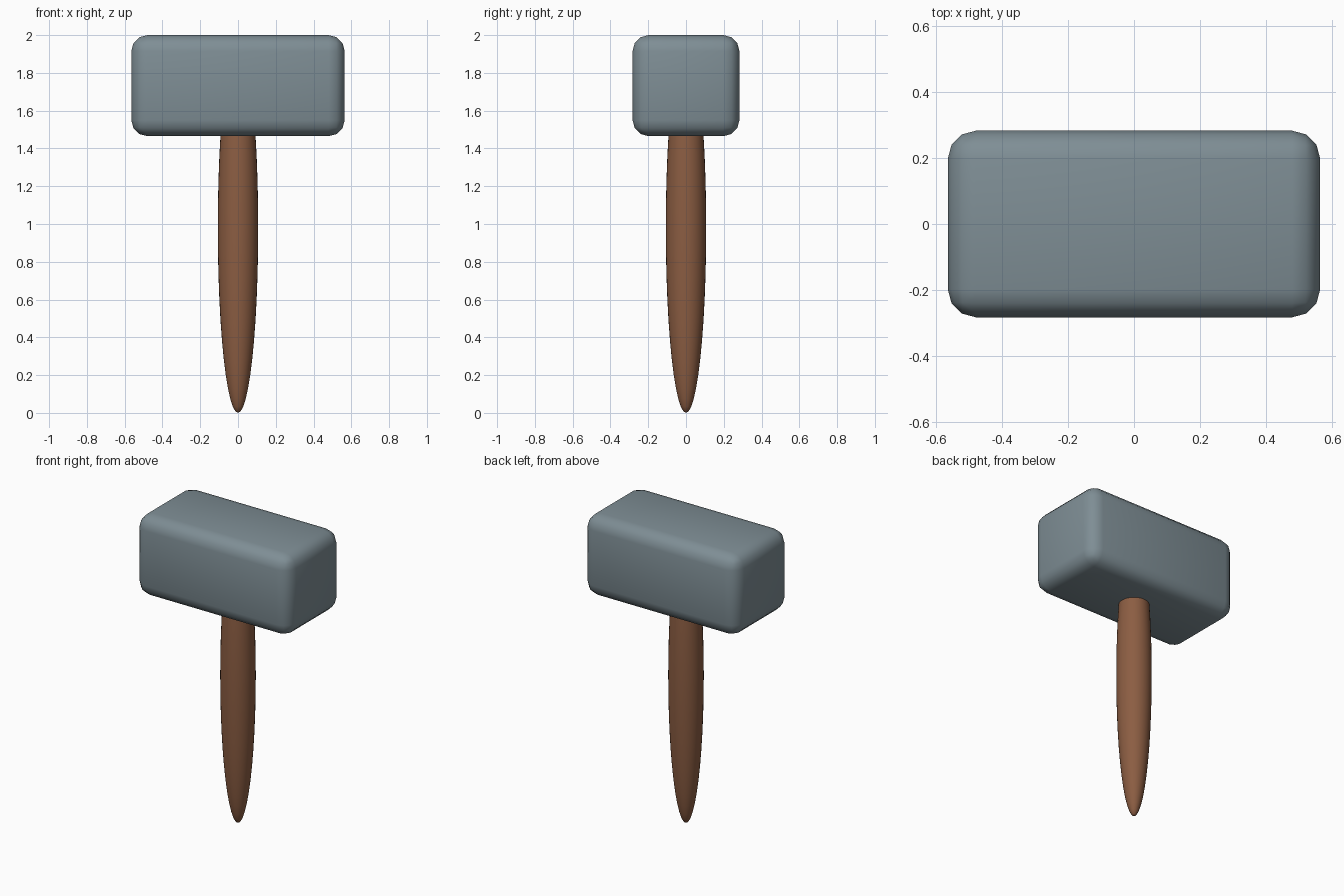
import bpy
import math

default = bpy.data.objects.get("Cube")
if default:
    bpy.data.objects.remove(default, do_unlink=True)


def material(name, rgb, roughness):
    mat = bpy.data.materials.new(name)
    mat.use_nodes = True
    mat.diffuse_color = (*rgb, 1)
    bsdf = next(n for n in mat.node_tree.nodes if n.type == "BSDF_PRINCIPLED")
    bsdf.inputs["Base Color"].default_value = (*rgb, 1)
    bsdf.inputs["Roughness"].default_value = roughness
    return mat


def finish(name, size, mat):
    """Name, scale and colour the newly added primitive."""
    obj = bpy.context.object
    obj.name = obj.data.name = name
    obj.scale = size
    bpy.ops.object.transform_apply(location=False, rotation=False, scale=True)
    obj.data.materials.append(mat)
    return obj


def smooth(obj):
    bpy.ops.object.select_all(action="DESELECT")
    obj.select_set(True)
    bpy.context.view_layer.objects.active = obj
    bpy.ops.object.shade_smooth_by_angle(angle=math.radians(60))


stone = material("grey_stone", (0.21, 0.27, 0.30), 0.6)
wood = material("brown_wood", (0.26, 0.11, 0.055), 0.6)

# Head: a block with rounded edges
TOP, BOTTOM = 2.0, 1.465
bpy.ops.mesh.primitive_cube_add(size=1, location=(0, 0, (TOP + BOTTOM) / 2))
head = finish("hammer_head", (1.13, 0.566, TOP - BOTTOM), stone)
bevel = head.modifiers.new("rounded_edges", "BEVEL")
bevel.width = 0.085
bevel.segments = 3
bpy.ops.object.modifier_apply(modifier=bevel.name)
smooth(head)

# Handle: a long ellipsoid whose upper end sits inside the head
HALF_LENGTH = 0.98
bpy.ops.mesh.primitive_uv_sphere_add(segments=32, ring_count=24, radius=1,
                                     location=(0, 0, HALF_LENGTH))
handle = finish("handle", (0.107, 0.107, HALF_LENGTH), wood)
smooth(handle)
